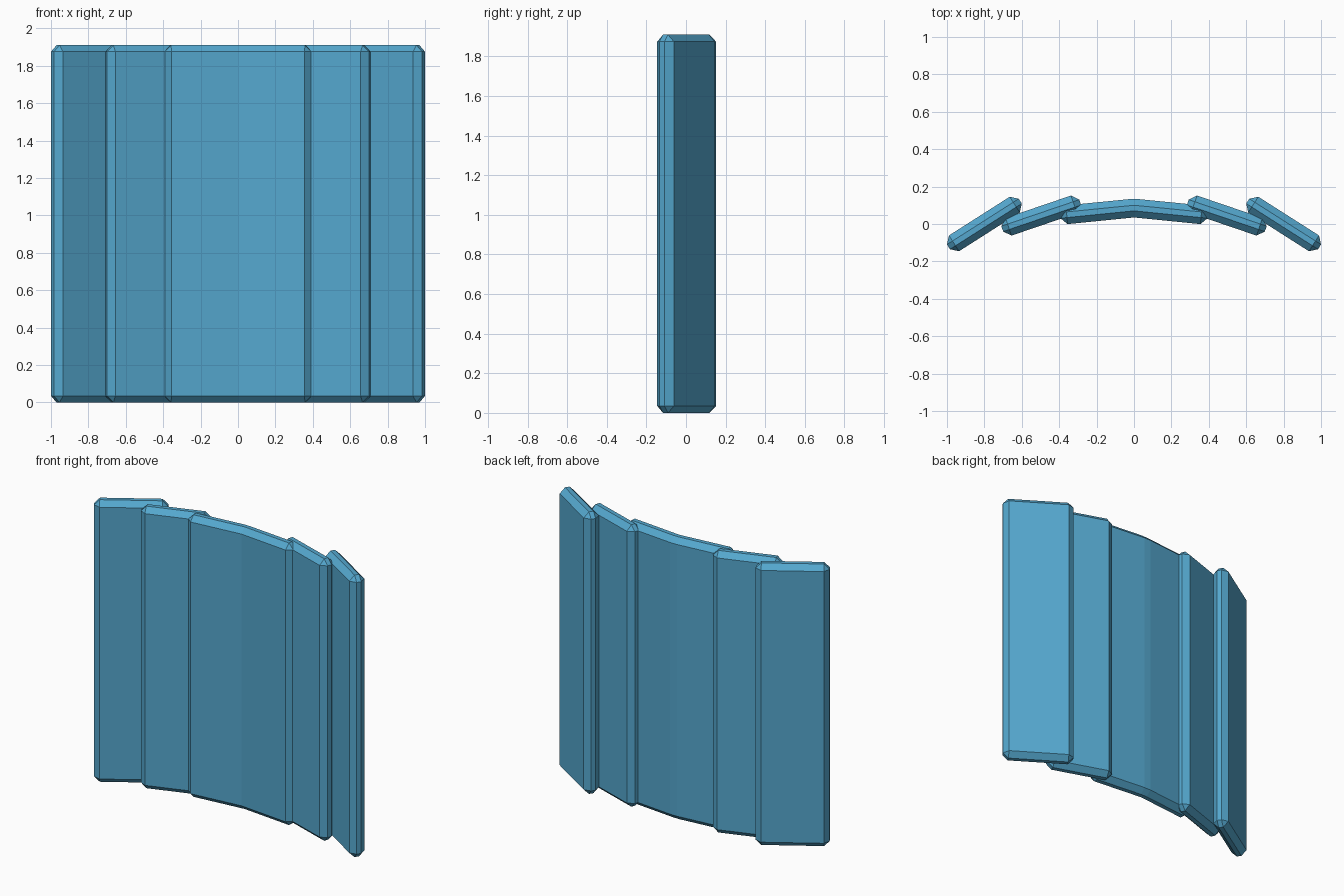
import bpy
import bmesh
import math

if "Cube" in bpy.data.objects:
    bpy.data.objects.remove(bpy.data.objects["Cube"])

HEIGHT = 1.91
THICK = 0.10
CHAMFER = 0.035

blue = bpy.data.materials.new("steel_blue")
blue.diffuse_color = (0.09, 0.39, 0.62, 1.0)
blue.use_nodes = True
blue.node_tree.nodes["Principled BSDF"].inputs["Base Color"].default_value = blue.diffuse_color


def slab(name, plan):
    """Extrude a plan outline upwards and chamfer its sharp edges."""
    bm = bmesh.new()
    face = bm.faces.new([bm.verts.new((x, y, 0)) for x, y in plan])
    top = bmesh.ops.extrude_face_region(bm, geom=[face])
    verts = [v for v in top["geom"] if isinstance(v, bmesh.types.BMVert)]
    bmesh.ops.translate(bm, verts=verts, vec=(0, 0, HEIGHT))
    bmesh.ops.recalc_face_normals(bm, faces=bm.faces)
    mesh = bpy.data.meshes.new(name)
    bm.to_mesh(mesh)
    bm.free()
    mesh.materials.append(blue)
    obj = bpy.data.objects.new(name, mesh)
    bpy.context.collection.objects.link(obj)
    bevel = obj.modifiers.new("chamfer", 'BEVEL')
    bevel.width = CHAMFER
    bevel.segments = 1
    bevel.limit_method = 'ANGLE'
    bevel.angle_limit = math.radians(30)
    return obj


def board_plan(cx, cy, length, degrees):
    """Rectangle outline turned about its centre."""
    c, s = math.cos(math.radians(degrees)), math.sin(math.radians(degrees))
    h, t = length / 2, THICK / 2
    return [(cx + x * c - y * s, cy + x * s + y * c)
            for x, y in ((-h, -t), (h, -t), (h, t), (-h, t))]


# Centre panel, gently folded, with a narrow flat along the back of the fold
slab("centre_panel", [(-0.39, -0.004), (0, 0.035), (0.39, -0.004),
                      (0.399, 0.096), (0.025, 0.133), (-0.025, 0.133),
                      (-0.399, 0.096)])

# Overlapping side panels, mirrored left and right
for side, label in ((-1, "left"), (1, "right")):
    slab(f"middle_panel_{label}", board_plan(side * 0.496, 0.045, 0.44, -side * 18.8))
    slab(f"outer_panel_{label}", board_plan(side * 0.80, 0.0, 0.455, -side * 32.5))
